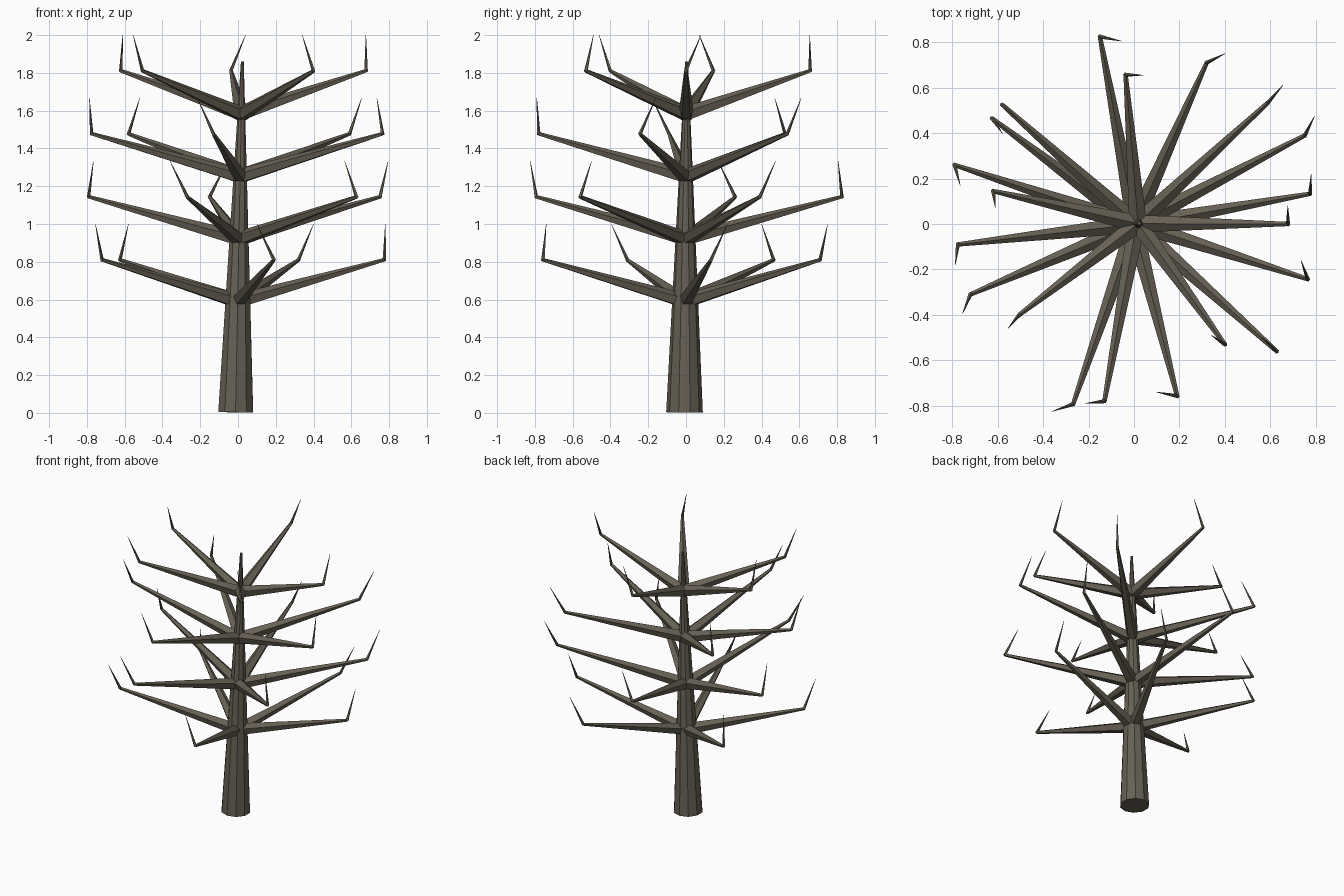
import bpy, bmesh
from mathutils import Vector, Matrix

if "Cube" in bpy.data.objects:
    bpy.data.objects.remove(bpy.data.objects["Cube"])

bark = bpy.data.materials.new("dark bark")
bark.diffuse_color = (0.135, 0.118, 0.088, 1)
bark.use_nodes = True
bark.node_tree.nodes["Principled BSDF"].inputs["Base Color"].default_value = bark.diffuse_color

BASE, TOP = Vector((-0.012, -0.008, 0.003)), Vector((0.023, 0.003, 1.86))


def taper(bm, a, b, r1, r2, sides):
    """Tapered faceted limb from a to b."""
    d = b - a
    rot = d.to_track_quat('Z', 'Y').to_matrix().to_4x4()
    bmesh.ops.create_cone(bm, cap_ends=True, segments=sides, radius1=r1, radius2=r2,
                          depth=d.length, matrix=Matrix.Translation((a + b) / 2) @ rot)


def finish(bm, name):
    me = bpy.data.meshes.new(name)
    bm.to_mesh(me)
    bm.free()
    me.materials.append(bark)
    bpy.context.collection.objects.link(bpy.data.objects.new(name, me))


# trunk, slightly leaning
bm = bmesh.new()
taper(bm, BASE, TOP, 0.097, 0.008, 10)
finish(bm, "trunk")

# per tier: (elbow x, y, twig tip x, y)
tiers = [
    [(-.72, -.31, -.755, -.395), (-.625, .465, -.58, .40), (.19, -.757, .10, -.74),
     (.32, .71, .40, .75), (.775, .133, .78, .22)],
    [(-.15, .825, -.055, .805), (-.79, .26, -.765, .17), (-.268, -.793, -.36, -.825),
     (.628, -.56, .565, -.50), (.752, .39, .795, .475)],
    [(.765, -.243, .735, -.16), (-.13, -.78, -.215, -.79), (-.775, -.09, -.787, -.18),
     (-.58, .525, -.52, .47), (.59, .535, .655, .61)],
    [(.678, 0, .677, .08), (-.037, .657, .04, .655), (-.62, .145, -.61, .07),
     (-.505, -.40, -.555, -.46), (.40, -.53, .34, -.49)],
]

# branches with upturned twigs
for t, tier in enumerate(tiers):
    dz = t * 0.3335
    z0 = 0.588 + dz * 0.993
    root = BASE.lerp(TOP, z0 / 1.86)
    for i, (ex, ey, tx, ty) in enumerate(tier):
        elbow = Vector((ex, ey, 0.810 + dz))
        tip = Vector((tx, ty, 1.0 + dz))
        bm = bmesh.new()
        taper(bm, root, elbow, 0.041, 0.010, 5)
        taper(bm, elbow - (tip - elbow) * 0.02, tip, 0.010, 0.001, 5)
        finish(bm, f"branch_{t + 1}_{i + 1}")
